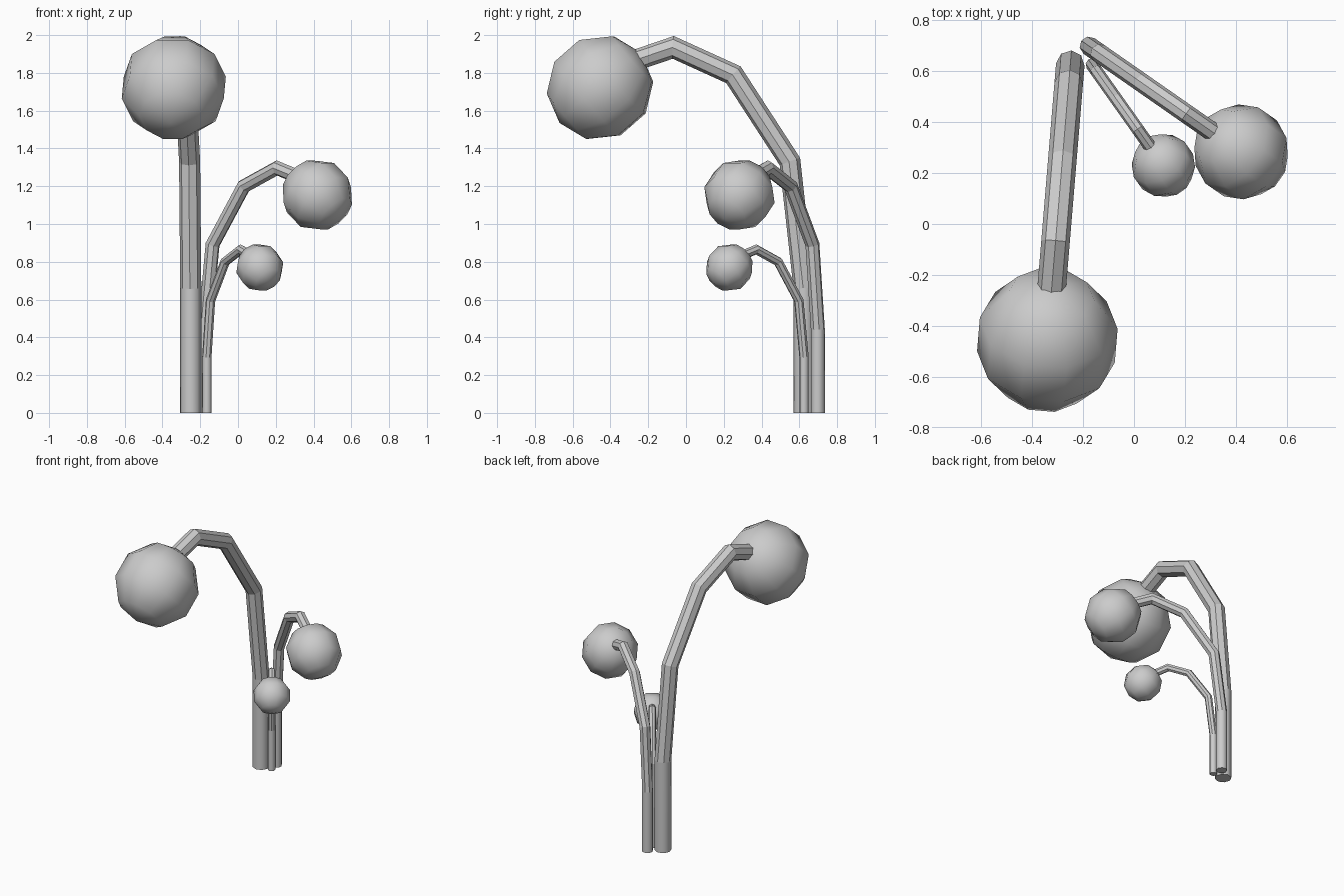
import bpy, bmesh, math
from mathutils import Vector, Matrix

if "Cube" in bpy.data.objects:
    bpy.data.objects.remove(bpy.data.objects["Cube"])

# shared side profile of one stalk: (forward distance, height)
PATH = [(0, 0), (0, 0.66), (0.075, 1.33), (0.375, 1.79), (0.695, 1.935), (0.96, 1.845)]
STEM_R, SIDES = 0.056, 8
BULB_R, BULB_S, BULB_Z = 0.285, 1.084, 1.722
BULB_TILT = math.radians(41)


def finish(bm, name, matrix):
    bmesh.ops.recalc_face_normals(bm, faces=bm.faces)
    mesh = bpy.data.meshes.new(name)
    bm.to_mesh(mesh)
    bm.free()
    obj = bpy.data.objects.new(name, mesh)
    mesh.transform(matrix)
    bpy.context.collection.objects.link(obj)


def stem(name, matrix):
    bm = bmesh.new()
    pts = [Vector((s, 0, z)) for s, z in PATH]
    rings = []
    for i, p in enumerate(pts):
        a = (p - pts[i - 1]).normalized() if i else Vector((0, 0, 1))
        b = (pts[i + 1] - p).normalized() if i < len(pts) - 1 else a
        t = (a + b).normalized()
        # mitred ring so the tube keeps its thickness through the bend
        n = Vector((t.z, 0, -t.x)) / t.dot(a)
        ring = []
        for k in range(SIDES):
            ang = 2 * math.pi * k / SIDES
            ring.append(bm.verts.new(p + STEM_R * (n * math.cos(ang) + Vector((0, math.sin(ang), 0)))))
        rings.append(ring)
    for i in range(len(rings) - 1):
        for k in range(SIDES):
            j = (k + 1) % SIDES
            f = bm.faces.new((rings[i][k], rings[i][j], rings[i + 1][j], rings[i + 1][k]))
            f.smooth = i == 0
    bm.faces.new(rings[0])
    bm.faces.new(rings[-1])
    finish(bm, name, matrix)


def bulb(name, matrix):
    bm = bmesh.new()
    bmesh.ops.create_uvsphere(bm, u_segments=10, v_segments=5, radius=BULB_R)
    # pole axis lies along the drooping stem end
    m = Matrix.Translation((BULB_S, 0, BULB_Z)) @ Matrix.Rotation(math.pi / 2 + BULB_TILT, 4, 'Y')
    bmesh.ops.transform(bm, matrix=m, verts=bm.verts)
    for f in bm.faces:
        f.smooth = True
    finish(bm, name, matrix)


# same stalk three times: name, base, heading, scale
for label, base, heading, scale in [
    ("large", (-0.25, 0.625), (-0.09, -1.08), 1.0),
    ("medium", (-0.176, 0.698), (0.596, -0.415), 0.67),
    ("small", (-0.165, 0.625), (0.28, -0.395), 0.447),
]:
    m = (Matrix.Translation((base[0], base[1], 0))
         @ Matrix.Rotation(math.atan2(heading[1], heading[0]), 4, 'Z')
         @ Matrix.Scale(scale, 4))
    stem(label + "_stem", m)
    bulb(label + "_bulb", m)
